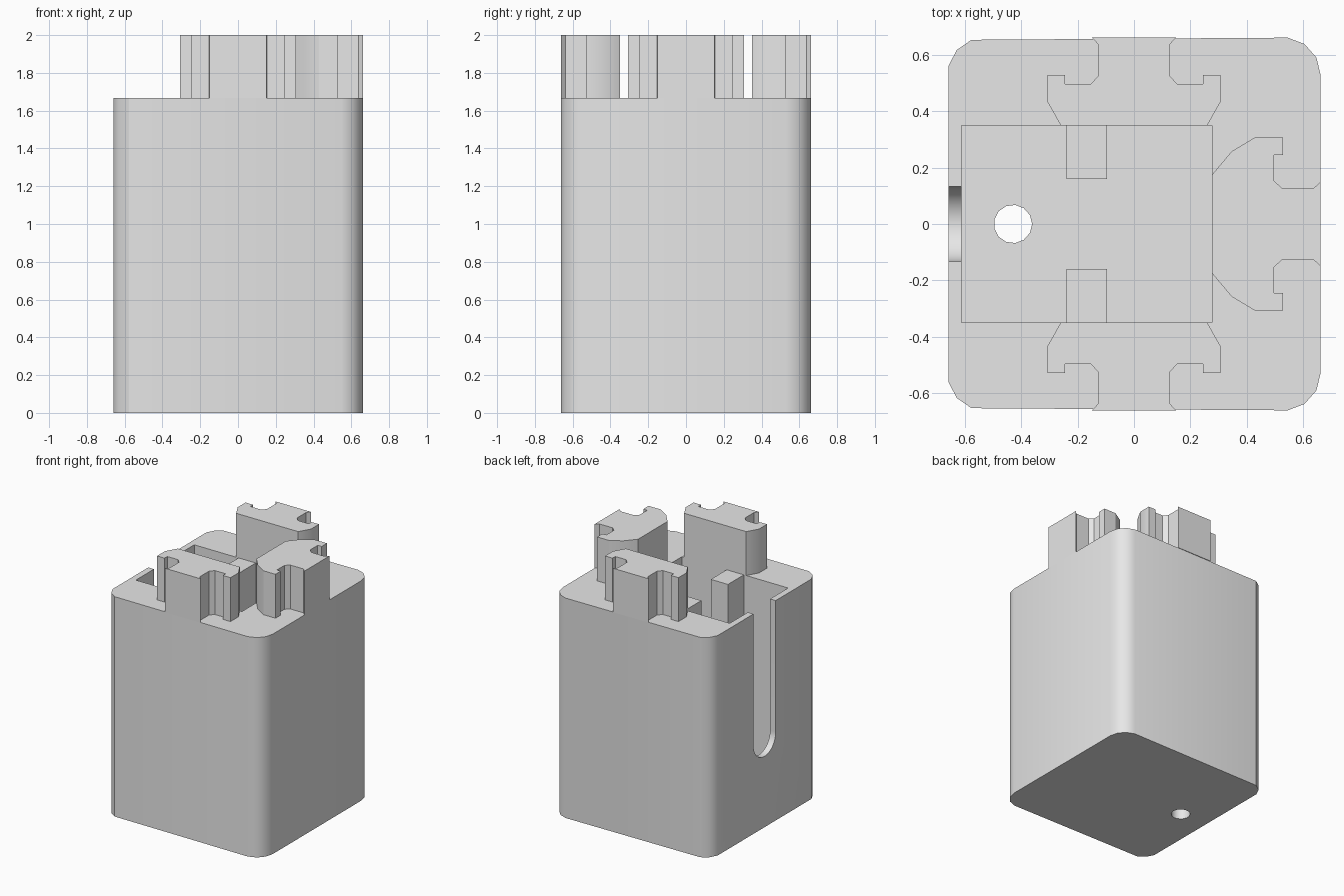
import bpy, bmesh
from math import sin, cos, pi

cube = bpy.data.objects.get("Cube")
if cube:
    bpy.data.objects.remove(cube, do_unlink=True)

HALF, RIM, TOP, FLOOR = 0.663, 1.667, 2.0, 0.13

grey = bpy.data.materials.new("light_grey")
grey.use_nodes = True
grey.diffuse_color = (0.8, 0.8, 0.8, 1)
grey.node_tree.nodes["Principled BSDF"].inputs["Base Color"].default_value = (0.8, 0.8, 0.8, 1)


def prism(name, outline, low, high, axis="z"):
    """Extrude a 2D outline along z, or a (y, z) outline along x."""
    place = (lambda a, b, h: (a, b, h)) if axis == "z" else (lambda a, b, h: (h, a, b))
    bm = bmesh.new()
    rings = [[bm.verts.new(place(a, b, h)) for a, b in outline] for h in (low, high)]
    bm.faces.new(rings[0])
    bm.faces.new(rings[1])
    n = len(outline)
    for i in range(n):
        j = (i + 1) % n
        bm.faces.new((rings[0][i], rings[0][j], rings[1][j], rings[1][i]))
    bmesh.ops.recalc_face_normals(bm, faces=bm.faces)
    mesh = bpy.data.meshes.new(name)
    bm.to_mesh(mesh)
    bm.free()
    mesh.materials.append(grey)
    obj = bpy.data.objects.new(name, mesh)
    bpy.context.collection.objects.link(obj)
    return obj


def rect(x0, x1, y0, y1):
    return [(x0, y0), (x1, y0), (x1, y1), (x0, y1)]


def circle(cx, cy, radius, sides):
    return [(cx + radius * cos(2 * pi * i / sides), cy + radius * sin(2 * pi * i / sides))
            for i in range(sides)]


def activate(obj):
    bpy.ops.object.select_all(action="DESELECT")
    obj.select_set(True)
    bpy.context.view_layer.objects.active = obj


def cut(obj, cutter):
    cutter.hide_render = True
    activate(obj)
    mod = obj.modifiers.new("cut", "BOOLEAN")
    mod.operation, mod.solver, mod.object = "DIFFERENCE", "EXACT", cutter
    bpy.ops.object.modifier_apply(modifier=mod.name)
    bpy.data.objects.remove(cutter, do_unlink=True)


# Body: square with thirteen-sided corner rounds
radius = 0.133
inset = HALF - radius
outline = []
for i in range(13):
    a = 2 * pi * i / 13
    sx, sy = (1 if cos(a) > 0 else -1), (1 if sin(a) >= 0 else -1)
    outline.append((sx * inset + radius * cos(a), sy * inset + radius * sin(a)))
    if i == 0:
        outline.insert(0, (HALF, -inset))
body = prism("body", outline, 0, RIM)

# Deep pocket, drain hole and round-ended side slot
cut(body, prism("pocket_cutter", rect(-0.612, 0.278, -0.35, 0.35), FLOOR, TOP))
cut(body, prism("hole_cutter", circle(-0.43, 0, 0.068, 13), -0.2, FLOOR + 0.2))
slot_r, slot_z = 0.133, 0.67
slot = [(-slot_r, TOP)] + [(-slot_r * cos(pi * i / 24), slot_z - slot_r * sin(pi * i / 24))
                          for i in range(25)] + [(slot_r, TOP)]
cut(body, prism("slot_cutter", slot, -0.8, -0.5, "x"))

# Guide ribs on the pocket walls
parts = [body]
for side, y0, y1 in (("front", -0.35, -0.16), ("back", 0.16, 0.35)):
    parts.append(prism(side + "_rib", rect(-0.24, -0.096, y0, y1), FLOOR, RIM))

# Interlocking tabs: half profiles as (distance outward, half width)
hook = [(0.53, 0.308), (0.53, 0.245), (0.497, 0.245), (0.497, 0.154),
        (0.527, 0.126), (0.637, 0.126), (HALF, 0.15)]
straight = [(0.35, 0.26), (0.435, 0.308)] + hook
tapered = [(0.278, 0.176), (0.347, 0.258), (0.43, 0.308)] + hook


def mirrored(half):
    return half + [(d, -w) for d, w in reversed(half)]


parts.append(prism("side_tab", mirrored(tapered), RIM, TOP))
for side, sign in (("front", -1), ("back", 1)):
    parts.append(prism(side + "_tab", [(w, sign * d) for d, w in mirrored(straight)], RIM, TOP))

for part in parts:
    activate(part)
    bpy.ops.object.shade_smooth_by_angle(angle=pi / 6)
